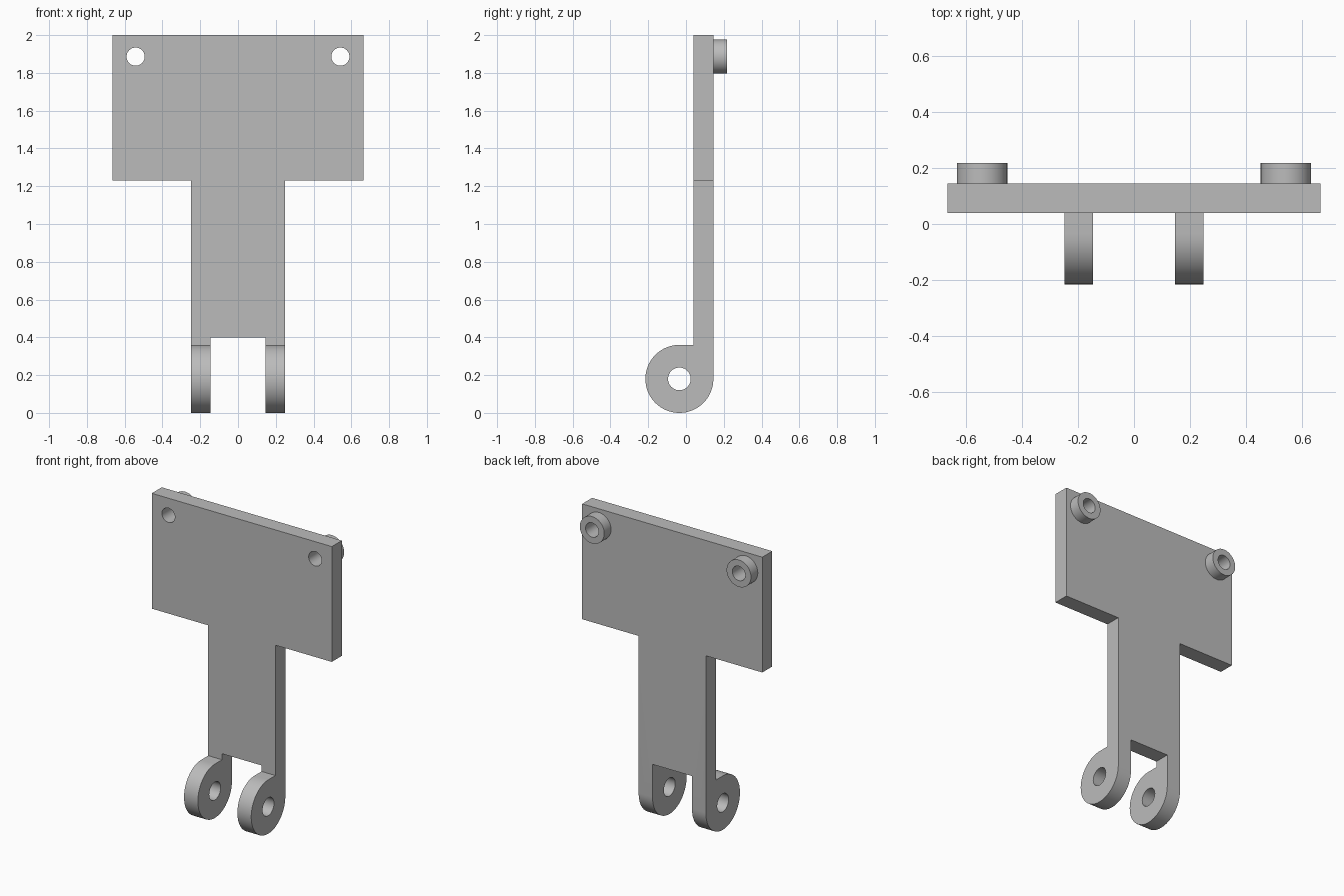
import bpy, bmesh, math
from mathutils import Vector

cube = bpy.data.objects.get("Cube")
if cube:
    bpy.data.objects.remove(cube)

# Overall sizes
FRONT, BACK = 0.04, 0.145          # plate thickness in y
HEAD_W, STEM_W, SLOT_W = 0.665, 0.248, 0.146
HEAD_Z, SLOT_Z = 1.23, 0.40
LUG_R = 0.18
LUG_Y = BACK - LUG_R
HOLE_X, HOLE_Z = 0.542, 1.886

grey = bpy.data.materials.new("plain grey")
grey.use_nodes = True
colour = (0.5, 0.5, 0.5, 1)
grey.diffuse_color = colour
grey.node_tree.nodes["Principled BSDF"].inputs["Base Color"].default_value = colour


def prism(name, points, push):
    """Closed solid made by pushing a flat outline along a vector."""
    bm = bmesh.new()
    face = bm.faces.new([bm.verts.new(p) for p in points])
    out = bmesh.ops.extrude_face_region(bm, geom=[face], use_keep_orig=True)
    moved = [v for v in out["geom"] if isinstance(v, bmesh.types.BMVert)]
    bmesh.ops.translate(bm, verts=moved, vec=Vector(push))
    bmesh.ops.recalc_face_normals(bm, faces=bm.faces)
    mesh = bpy.data.meshes.new(name)
    bm.to_mesh(mesh)
    bm.free()
    mesh.materials.append(grey)
    obj = bpy.data.objects.new(name, mesh)
    bpy.context.collection.objects.link(obj)
    return obj


def arc(radius, start=0, end=360, steps=48):
    count = steps if end - start == 360 else steps + 1
    angles = [math.radians(start + (end - start) * i / steps) for i in range(count)]
    return [(radius * math.cos(a), radius * math.sin(a)) for a in angles]


def y_cylinder(name, x, radius, y0, y1):
    ring = [(x + u, y0, HOLE_Z + v) for u, v in arc(radius)]
    return prism(name, ring, (0, y1 - y0, 0))


def combine(body, tool, operation):
    """Apply a boolean and remove the tool."""
    tool.hide_render = True
    mod = body.modifiers.new(operation.lower(), "BOOLEAN")
    mod.operation, mod.solver, mod.object = operation, "EXACT", tool
    bpy.context.view_layer.objects.active = body
    bpy.ops.object.modifier_apply(modifier=mod.name)
    bpy.data.objects.remove(tool)


# T-shaped plate
half = [(STEM_W, SLOT_Z), (STEM_W, HEAD_Z), (HEAD_W, HEAD_Z), (HEAD_W, 2)]
outline = half + [(-x, z) for x, z in reversed(half)]
bracket = prism("hinge_bracket", [(x, FRONT, z) for x, z in outline], (0, BACK - FRONT, 0))

# Hinge lugs: round eye running up into the plate
eye = [(LUG_Y + u, LUG_R + v) for u, v in arc(LUG_R, 90, 360)]
lug = eye + [(BACK, SLOT_Z), (FRONT, SLOT_Z), (FRONT, 2 * LUG_R)]
for x in (-STEM_W, SLOT_W):
    combine(bracket, prism("hinge_lug", [(x, y, z) for y, z in lug],
                           (STEM_W - SLOT_W, 0, 0)), "UNION")

# Round bosses on the back, then the screw holes through them
for x in (-HOLE_X, HOLE_X):
    combine(bracket, y_cylinder("screw_boss", x, 0.09, BACK, 0.217), "UNION")
    combine(bracket, y_cylinder("screw_hole", x, 0.048, -0.1, 0.4), "DIFFERENCE")

# Pin hole through both lugs
pin = [(-1, LUG_Y + u, LUG_R + v) for u, v in arc(0.06)]
combine(bracket, prism("pin_hole", pin, (2, 0, 0)), "DIFFERENCE")

# Merge coplanar faces left by joining
bm = bmesh.new()
bm.from_mesh(bracket.data)
bmesh.ops.remove_doubles(bm, verts=bm.verts, dist=0.0001)
bmesh.ops.dissolve_limit(bm, angle_limit=math.radians(1), verts=bm.verts, edges=bm.edges)
bm.to_mesh(bracket.data)
bm.free()

# Smooth round walls, sharp corners
bracket.select_set(True)
bpy.context.view_layer.objects.active = bracket
bpy.ops.object.shade_smooth_by_angle(angle=math.radians(30))
